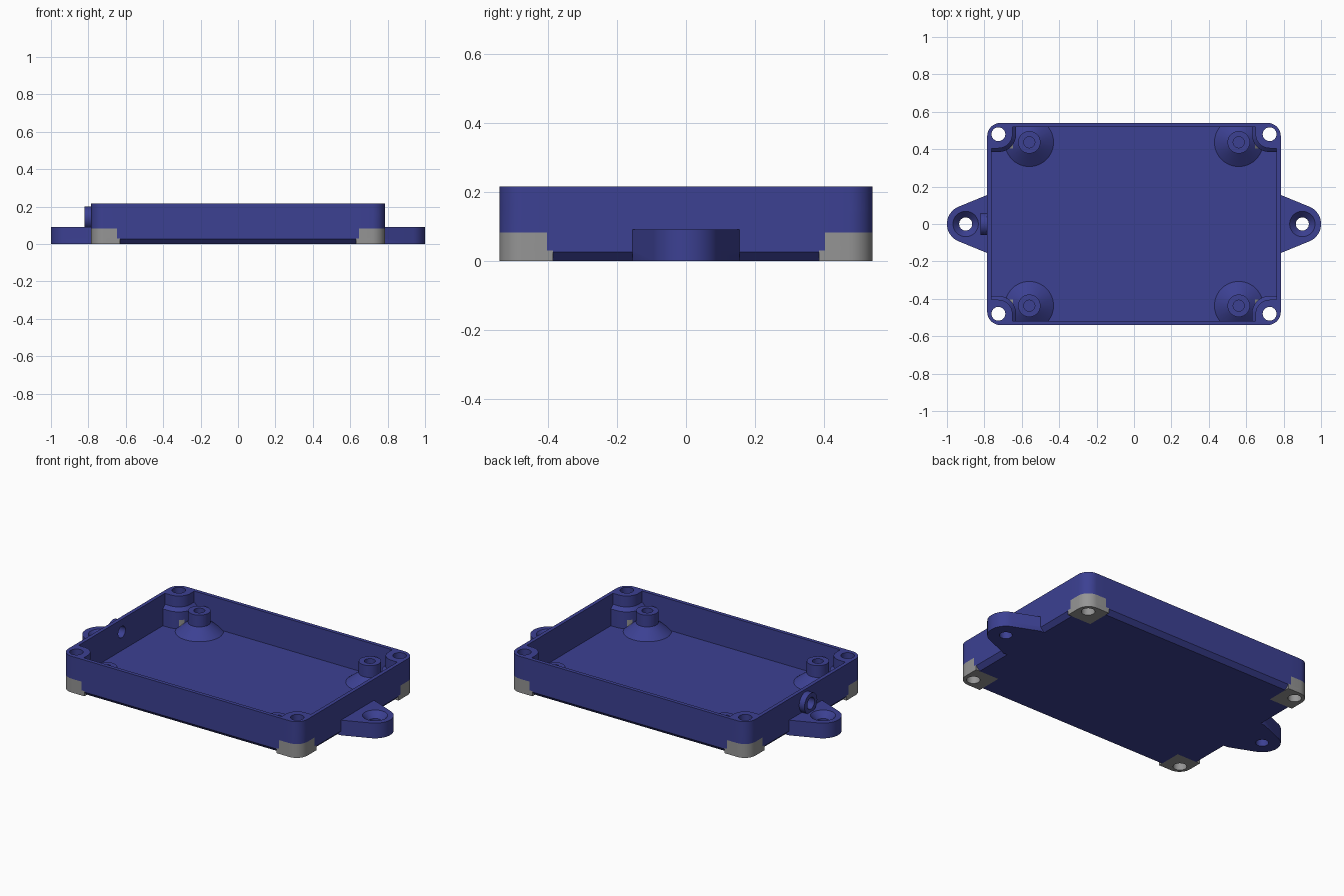
import bpy, bmesh, math
from mathutils import Vector, Matrix

if "Cube" in bpy.data.objects:
    bpy.data.objects.remove(bpy.data.objects["Cube"])

W, D, H, R = 0.785, 0.54, 0.215, 0.07      # half width, half depth, height, corner radius
WALL, FLOOR = 0.022, 0.03
HX, HY = 0.725, 0.48                       # corner screw holes
CORNERS = [(1, 1), (-1, 1), (-1, -1), (1, -1)]


def material(name, rgb):
    m = bpy.data.materials.new(name)
    m.diffuse_color = (*rgb, 1)
    m.use_nodes = True
    m.node_tree.nodes["Principled BSDF"].inputs["Base Color"].default_value = m.diffuse_color
    return m


def arc(cx, cy, r, a0, a1, n):
    return [(cx + r * math.cos(math.radians(a0 + (a1 - a0) * i / n)),
             cy + r * math.sin(math.radians(a0 + (a1 - a0) * i / n))) for i in range(n + 1)]


def circle(cx, cy, r, n=40):
    return arc(cx, cy, r, 0, 360, n)[:-1]


def rounded_rect(w, d, r):
    pts = []
    for k, (sx, sy) in enumerate(CORNERS):
        pts += arc(sx * (w - r), sy * (d - r), r, 90 * k, 90 * k + 90, 8)
    return pts


def flip(pts, sx, sy=1):
    return [(x * sx, y * sy) for x, y in pts]


def loft(name, layers, matrix=None):
    """Closed solid through equal-length outlines given as (points, z)."""
    bm = bmesh.new()
    rings = [[bm.verts.new((x, y, z)) for x, y in pts] for pts, z in layers]
    n = len(rings[0])
    for a, b in zip(rings, rings[1:]):
        for i in range(n):
            j = (i + 1) % n
            bm.faces.new((a[i], a[j], b[j], b[i]))
    bm.faces.new(rings[0][::-1])
    bm.faces.new(rings[-1])
    if matrix:
        bm.transform(matrix)
    bmesh.ops.recalc_face_normals(bm, faces=bm.faces)
    me = bpy.data.meshes.new(name)
    bm.to_mesh(me)
    bm.free()
    ob = bpy.data.objects.new(name, me)
    bpy.context.collection.objects.link(ob)
    return ob


def combine(target, other, op):
    mod = target.modifiers.new("combine", 'BOOLEAN')
    mod.operation, mod.solver, mod.object = op, 'EXACT', other
    bpy.context.view_layer.objects.active = target
    bpy.ops.object.modifier_apply(modifier=mod.name)
    bpy.data.objects.remove(other)


# outer body with chamfered bottom edge
tray = loft("enclosure_base", [(rounded_rect(W - 0.025, D - 0.025, R - 0.025), 0),
                               (rounded_rect(W, D, R), 0.025),
                               (rounded_rect(W, D, R), H)])

# mounting tabs on both ends
tab = [(0.7, -0.155), (W, -0.155)] + arc(0.9, 0, 0.1, -68, 68, 20) + [(W, 0.155), (0.7, 0.155)]
for s in (1, -1):
    combine(tray, loft("tab", [(flip(tab, s), 0), (flip(tab, s), 0.09)]), 'UNION')

# cable port collar on the left wall
along_x = Matrix.Translation((0, 0, 0.14)) @ Matrix.Rotation(math.radians(-90), 4, 'Y')
ring = circle(0, 0, 0.06)
combine(tray, loft("port", [(ring, 0.74), (ring, 0.82)], along_x), 'UNION')

# hollow interior
cavity = rounded_rect(W - WALL, D - WALL, R - WALL)
combine(tray, loft("cavity", [(cavity, FLOOR), (cavity, H + 0.1)]), 'DIFFERENCE')


# corner posts, wider at the bottom
def post(r):
    return (arc(W - R, D - R, R, 0, 90, 8) + [(HX - r, D)]
            + arc(HX, HY, r, 180, 270, 12) + [(W, HY - r)])


for sx, sy in CORNERS:
    low, top = flip(post(0.095), sx, sy), flip(post(0.075), sx, sy)
    combine(tray, loft("post", [(low, 0), (low, 0.13), (top, 0.15), (top, H)]), 'UNION')

# board standoffs with conical feet, trimmed at the walls
trim = rounded_rect(W - 0.01, D - 0.01, R - 0.01)
for sx, sy in CORNERS:
    x, y = sx * 0.56, sy * 0.437
    standoff = loft("standoff", [(circle(x, y, 0.15), 0.02), (circle(x, y, 0.13), FLOOR),
                                 (circle(x, y, 0.06), 0.085), (circle(x, y, 0.06), 0.155)])
    combine(standoff, loft("trim", [(trim, 0.01), (trim, 0.3)]), 'INTERSECT')
    combine(tray, standoff, 'UNION')
    pilot = circle(x, y, 0.03, 24)
    combine(tray, loft("pilot", [(pilot, 0.06), (pilot, 0.2)]), 'DIFFERENCE')

# corner screw holes, countersunk tab holes and cable hole
for sx, sy in CORNERS:
    hole = circle(sx * HX, sy * HY, 0.037, 28)
    combine(tray, loft("hole", [(hole, -0.1), (hole, 0.4)]), 'DIFFERENCE')
for s in (1, -1):
    c = s * 0.9
    combine(tray, loft("sink", [(circle(c, 0, 0.035), -0.1), (circle(c, 0, 0.035), 0.055),
                                (circle(c, 0, 0.068), 0.09), (circle(c, 0, 0.068), 0.2)]), 'DIFFERENCE')
bore = circle(0, 0, 0.034)
combine(tray, loft("bore", [(bore, 0.7), (bore, 0.9)], along_x), 'DIFFERENCE')

# colours: blue body, grey corner feet
tray.data.materials.clear()
tray.data.materials.append(material("blue", (0.045, 0.052, 0.29)))
tray.data.materials.append(material("grey", (0.3, 0.3, 0.3)))
bm = bmesh.new()
bm.from_mesh(tray.data)
cuts = [((0, 0, z), (0, 0, 1)) for z in (0.03, 0.082)]
for s in (1, -1):
    cuts += [((s * v, 0, 0), (1, 0, 0)) for v in (0.63, 0.648)]
    cuts += [((0, s * v, 0), (0, 1, 0)) for v in (0.385, 0.403)]
for co, no in cuts:
    bmesh.ops.bisect_plane(bm, geom=bm.verts[:] + bm.edges[:] + bm.faces[:],
                           dist=1e-5, plane_co=co, plane_no=no)
for f in bm.faces:
    c = f.calc_center_median()
    lx, ly = (0.6295, 0.3845) if c.z < 0.0299 else (0.648, 0.403)
    f.material_index = int(c.z < 0.0821 and abs(c.x) > lx and abs(c.y) > ly and abs(c.x) < 0.8)
bm.to_mesh(tray.data)
bm.free()

bpy.ops.object.select_all(action='DESELECT')
tray.select_set(True)
bpy.context.view_layer.objects.active = tray
bpy.ops.object.shade_smooth_by_angle(angle=math.radians(30))
